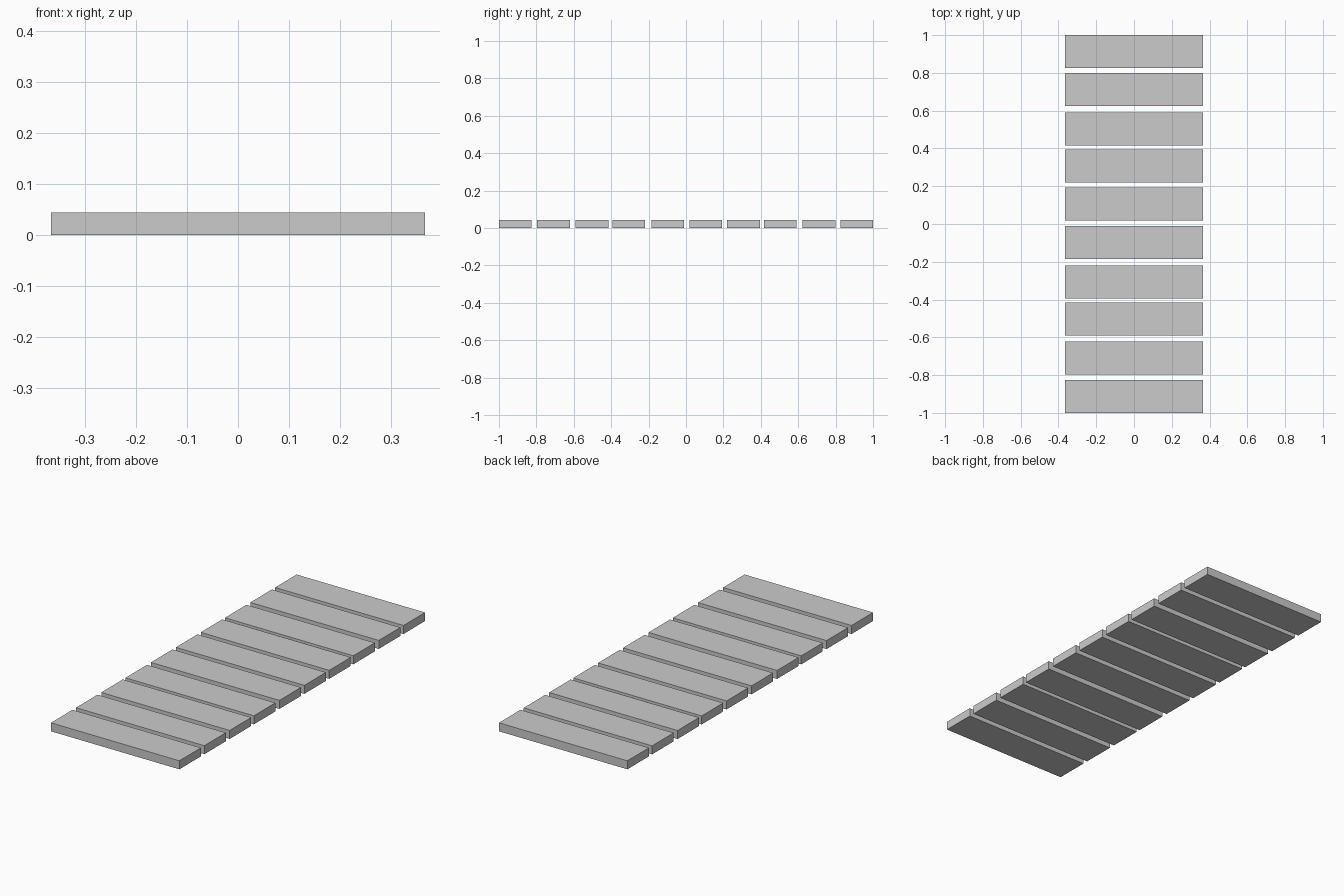
import bpy

if "Cube" in bpy.data.objects:
    bpy.data.objects.remove(bpy.data.objects["Cube"])

WIDTH, DEPTH, HEIGHT = 0.732, 0.175, 0.044

# Slightly uneven plank spacing, back to front
CENTRES = [0.9125, 0.711, 0.504, 0.3075, 0.105,
           -0.098, -0.306, -0.503, -0.709, -0.9125]


def plank(name, y):
    bpy.ops.mesh.primitive_cube_add(size=1, location=(0, y, HEIGHT / 2))
    ob = bpy.context.object
    ob.name = name
    ob.scale = (WIDTH, DEPTH, HEIGHT)
    bpy.ops.object.transform_apply(location=False, rotation=False, scale=True)
    return ob


# Row of flat planks
for i, y in enumerate(CENTRES):
    plank(f"plank_{i + 1}", y)
